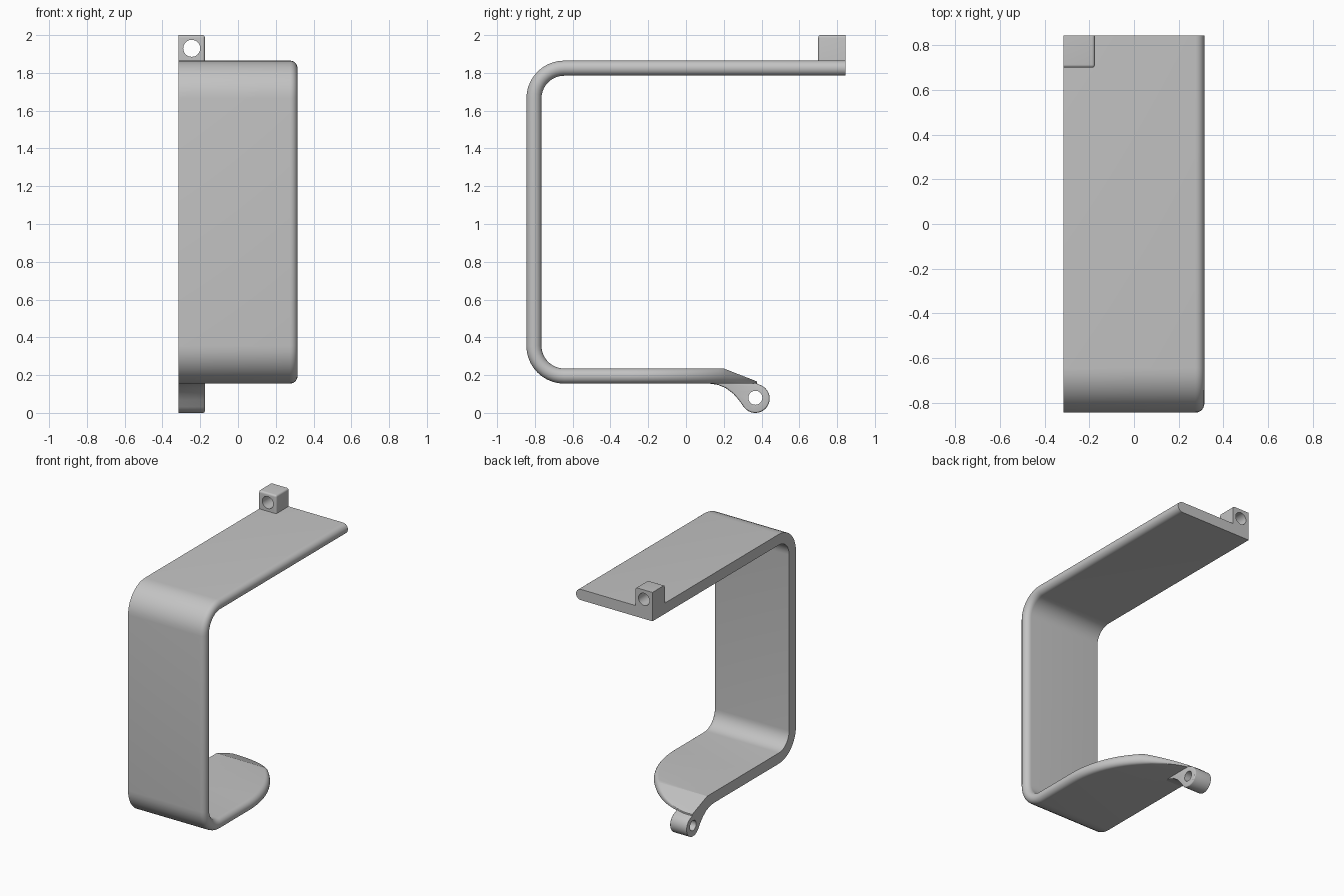
import bpy, bmesh
from math import sin, cos, pi, asin, radians

cube = bpy.data.objects.get("Cube")
if cube:
    bpy.data.objects.remove(cube, do_unlink=True)

GREY = (0.55, 0.55, 0.55, 1)
grey = bpy.data.materials.new("plain grey")
grey.use_nodes = True
grey.diffuse_color = GREY
grey.node_tree.nodes["Principled BSDF"].inputs["Base Color"].default_value = GREY

SIDE = -0.315          # flat side of the bracket
LUG = -0.175           # inner side of both lugs


def make(name, bm):
    bmesh.ops.recalc_face_normals(bm, faces=bm.faces)
    mesh = bpy.data.meshes.new(name)
    bm.to_mesh(mesh)
    bm.free()
    obj = bpy.data.objects.new(name, mesh)
    mesh.materials.append(grey)
    bpy.context.collection.objects.link(obj)
    return obj


def activate(obj):
    bpy.ops.object.select_all(action='DESELECT')
    obj.select_set(True)
    bpy.context.view_layer.objects.active = obj


def smooth(obj):
    activate(obj)
    bpy.ops.object.shade_smooth_by_angle(angle=radians(20))


def drill(obj, location, rotation, radius):
    """Cut a round hole through obj and drop the cutter."""
    bpy.ops.mesh.primitive_cylinder_add(vertices=32, radius=radius, depth=0.5,
                                        location=location, rotation=rotation)
    cutter = bpy.context.object
    cutter.hide_render = True
    cutter.data.materials.append(grey)
    mod = obj.modifiers.new("hole", 'BOOLEAN')
    mod.operation, mod.solver, mod.object = 'DIFFERENCE', 'EXACT', cutter
    activate(obj)
    bpy.ops.object.modifier_apply(modifier=mod.name)
    bpy.data.objects.remove(cutter, do_unlink=True)


def arc(cy, cz, r, start, end, steps):
    angles = [radians(start + (end - start) * i / steps) for i in range(steps + 1)]
    return [(cy + r * cos(a), cz + r * sin(a)) for a in angles]


# Bracket stations: outer point, inner point, far edge in x
stations = [((0.845, 1.865), (0.845, 1.785), 0.315)]
for cz, start in ((1.665, 90), (0.355, 180)):
    outer = arc(-0.645, cz, 0.2, start, start + 90, 10)
    inner = arc(-0.645, cz, 0.12, start, start + 90, 10)
    stations += [(o, i, 0.315) for o, i in zip(outer, inner)]

# Lower plate narrows along a quarter ellipse and slopes down at its tip
CREASE = 0.2
angles = [radians(a) for a in range(0, 87, 4)] + [asin((CREASE + 0.3) / 0.68)]
for a in sorted(angles):
    y = -0.3 + 0.68 * sin(a)
    top = 0.235 - max(0, y - CREASE) * 0.39
    stations.append(((y, 0.155), (y, top), SIDE + 0.63 * cos(a)))

bm = bmesh.new()
rings = []
for (oy, oz), (iy, iz), edge in stations:
    half = ((oy - iy) ** 2 + (oz - iz) ** 2) ** 0.5 / 2
    r = min(half, edge - SIDE)
    section = [(SIDE, 0)]
    for k in range(13):
        t = pi * k / 12
        section.append((edge - r + r * sin(t), (1 - cos(t)) / 2))
    section.append((SIDE, 1))
    rings.append([bm.verts.new((x, oy + (iy - oy) * f, oz + (iz - oz) * f))
                  for x, f in section])
for a, b in zip(rings, rings[1:]):
    for k in range(len(a)):
        n = (k + 1) % len(a)
        bm.faces.new((a[k], a[n], b[n], b[k]))
bm.faces.new(rings[0])
bm.faces.new(rings[-1])
smooth(make("bracket_strip", bm))

# Lower hinge lug: round eye with a curved neck
profile = [(0.2, 0.233), (0.1, 0.17), (0.12, 0.156), (0.17, 0.148), (0.21, 0.132),
           (0.25, 0.102), (0.28, 0.068)]
profile += arc(0.367, 0.076, 0.076, 215, 425, 24)
bm = bmesh.new()
face = bm.faces.new([bm.verts.new((SIDE, y, z)) for y, z in profile])
new = bmesh.ops.extrude_face_region(bm, geom=[face])["geom"]
for v in new:
    if isinstance(v, bmesh.types.BMVert):
        v.co.x = LUG
rim = [e for e in bm.edges if all(v.co.x > LUG - 0.01 for v in e.verts)]
bmesh.ops.bevel(bm, geom=rim, offset=0.01, segments=3, profile=0.5, affect='EDGES')
lug = make("lower_hinge_lug", bm)
drill(lug, (-0.245, 0.367, 0.08), (0, pi / 2, 0), 0.037)
smooth(lug)

# Upper lug: block with softened front, top and inner edges
bm = bmesh.new()
bmesh.ops.create_cube(bm, size=1)
for v in bm.verts:
    v.co.x = LUG if v.co.x > 0 else SIDE
    v.co.y = 0.845 if v.co.y > 0 else 0.7
    v.co.z = 2.0 if v.co.z > 0 else 1.85


def exposed(e):
    a, b = (v.co for v in e.verts)
    hits = (min(a.x, b.x) > LUG - 0.01, max(a.y, b.y) < 0.71, min(a.z, b.z) > 1.99)
    return sum(hits) == 2


bmesh.ops.bevel(bm, geom=[e for e in bm.edges if exposed(e)], offset=0.014,
                segments=5, profile=0.5, affect='EDGES')
block = make("upper_lug", bm)
drill(block, (-0.245, 0.77, 1.93), (pi / 2, 0, 0), 0.045)
smooth(block)
